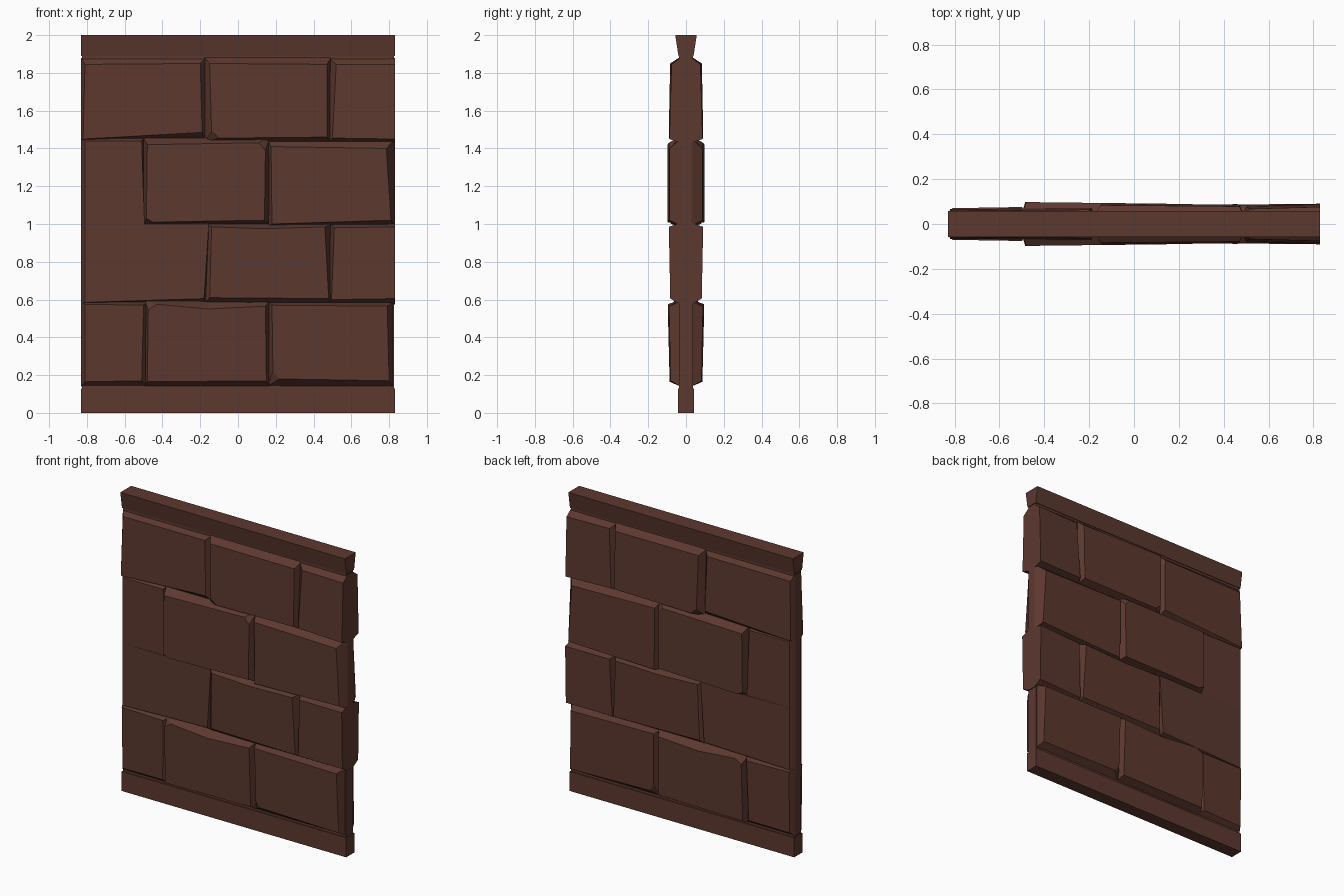
import bpy, bmesh

mat = bpy.data.materials.new("dark_brown_stone")
mat.diffuse_color = (0.107, 0.040, 0.028, 1)


def finish(name, bm):
    bmesh.ops.remove_doubles(bm, verts=bm.verts, dist=0.0005)
    bmesh.ops.recalc_face_normals(bm, faces=bm.faces)
    me = bpy.data.meshes.new(name)
    bm.to_mesh(me)
    bm.free()
    me.materials.append(mat)
    ob = bpy.data.objects.new(name, me)
    bpy.context.collection.objects.link(ob)
    return ob


def beam(name, half_x, z0, z1, y0, y1):
    """Straight beam whose half depth goes from y0 (bottom) to y1 (top)."""
    bm = bmesh.new()
    prof = [(-y0, z0), (y0, z0), (y1, z1), (-y1, z1)]
    f = bm.faces.new([bm.verts.new((-half_x, y, z)) for y, z in prof])
    r = bmesh.ops.extrude_face_region(bm, geom=[f])
    for v in r["geom"]:
        if isinstance(v, bmesh.types.BMVert):
            v.co.x = half_x
    return finish(name, bm)


def block(name, rect, depth_l, depth_r, tilt, face, base_y=0.03):
    """Stone running through the wall: a rough face on both sides,
    sloping back to the joint rectangle."""
    x0, x1, z0, z1 = rect
    zm = (z0 + z1) / 2

    def snap(v, lo, hi):
        return lo if v - lo < 0.12 else hi if hi - v < 0.12 else v

    rings = [[], [], [], []]
    bm = bmesh.new()
    for x, z in face:
        d = depth_l + (depth_r - depth_l) * (x - x0) / (x1 - x0) + tilt * (z - zm)
        bx, bz = snap(x, x0, x1), snap(z, z0, z1)
        for ring, co in zip(rings, ((x, -d, z), (bx, -base_y, bz), (bx, base_y, bz), (x, d, z))):
            ring.append(bm.verts.new(co))
    n = len(face)
    bm.faces.new(rings[0])
    bm.faces.new(rings[3][::-1])
    for a, b in zip(rings, rings[1:]):
        for i in range(n):
            j = (i + 1) % n
            bm.faces.new((a[i], a[j], b[j], b[i]))
    return finish(name, bm)


# Core and bands
beam("wall_core", 0.825, 0.05, 1.95, 0.036, 0.036)
beam("bottom_band", 0.83, 0.0, 0.13, 0.043, 0.043)
beam("top_band", 0.83, 1.89, 2.0, 0.04, 0.057)

L, R = -0.83, 0.83
# Course 4 (top)
block("course4_left", (L, -0.17, 1.44, 1.88), 0.062, 0.068, -0.02,
      [(-0.81, 1.845), (-0.20, 1.85), (-0.19, 1.485), (-0.82, 1.45)])
block("course4_middle", (-0.18, 0.495, 1.43, 1.885), 0.088, 0.082, -0.02,
      [(-0.15, 1.85), (0.47, 1.845), (0.47, 1.46), (-0.10, 1.455), (-0.14, 1.49)])
block("course4_right", (0.48, R, 1.43, 1.88), 0.072, 0.082, -0.03,
      [(0.52, 1.845), (R, 1.845), (R, 1.45), (0.50, 1.455)])
# Course 3
block("course3_left", (L, -0.495, 0.99, 1.46), 0.062, 0.062, 0,
      [(-0.81, 1.44), (-0.51, 1.44), (-0.495, 1.0), (-0.81, 1.0)])
block("course3_middle", (-0.505, 0.17, 0.995, 1.465), 0.098, 0.09, 0,
      [(-0.48, 1.42), (0.11, 1.43), (0.145, 1.39), (0.14, 1.02), (-0.45, 1.01), (-0.485, 1.03)])
block("course3_right", (0.155, R, 0.99, 1.45), 0.08, 0.087, 0,
      [(0.175, 1.41), (0.785, 1.40), (0.81, 1.02), (0.18, 1.0)])
# Course 2
block("course2_left", (L, -0.165, 0.58, 1.01), 0.062, 0.067, 0,
      [(-0.81, 1.0), (-0.155, 1.0), (-0.18, 0.605), (-0.81, 0.585)])
block("course2_middle", (-0.185, 0.495, 0.575, 1.005), 0.075, 0.085, 0.02,
      [(-0.14, 0.985), (0.13, 0.975), (0.46, 0.985), (0.48, 0.605), (-0.15, 0.61)])
block("course2_right", (0.485, R, 0.575, 1.005), 0.076, 0.087, 0.02,
      [(0.51, 0.98), (R, 0.985), (R, 0.605), (0.495, 0.60)])
# Course 1 (bottom)
block("course1_left", (L, -0.475, 0.14, 0.59), 0.066, 0.072, 0.02,
      [(-0.81, 0.575), (-0.50, 0.57), (-0.51, 0.17), (-0.81, 0.165)])
block("course1_middle", (-0.495, 0.17, 0.14, 0.60), 0.092, 0.086, 0.025,
      [(-0.475, 0.545), (-0.43, 0.575), (-0.16, 0.55), (0.145, 0.565),
       (0.15, 0.17), (-0.48, 0.165)])
block("course1_right", (0.155, 0.82, 0.14, 0.59), 0.08, 0.086, 0.02,
      [(0.18, 0.57), (0.79, 0.565), (0.80, 0.17), (0.22, 0.18), (0.185, 0.22)])
